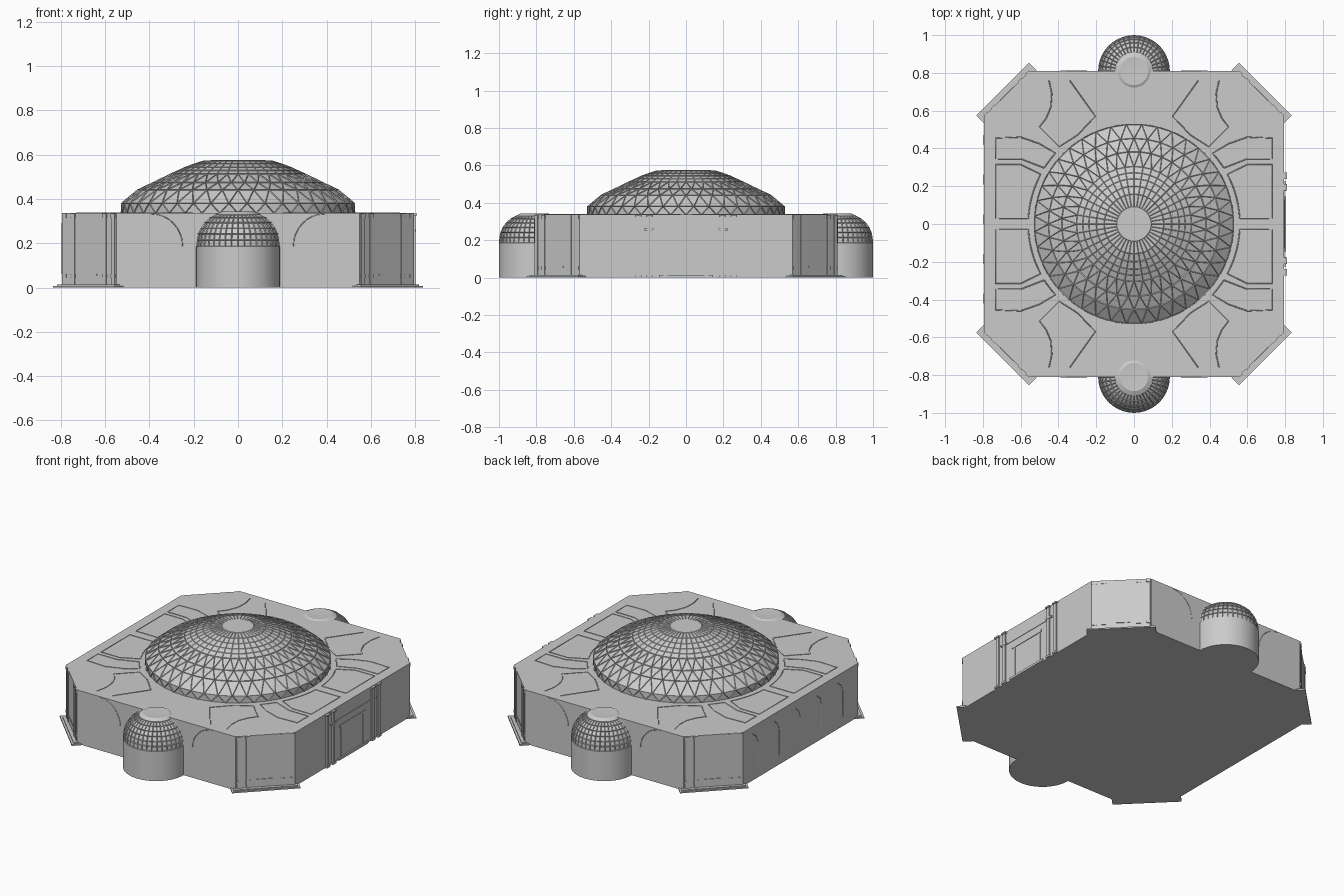
import bpy, bmesh, math
from mathutils import Matrix, Vector

if "Cube" in bpy.data.objects:
    bpy.data.objects.remove(bpy.data.objects["Cube"])

ROOF = 0.337


def finish(name, bm):
    bmesh.ops.recalc_face_normals(bm, faces=bm.faces)
    me = bpy.data.meshes.new(name)
    bm.to_mesh(me)
    bm.free()
    ob = bpy.data.objects.new(name, me)
    bpy.context.collection.objects.link(ob)
    return ob


def boxes(name, specs, frame=Matrix()):
    # each spec: out, side, z0, z1, depth, width in the frame of one wall
    bm = bmesh.new()
    for out, side, z0, z1, d, w in specs:
        m = frame @ Matrix.Translation((out, side, (z0 + z1) / 2)) @ Matrix.Diagonal((d, w, z1 - z0, 1))
        bmesh.ops.create_cube(bm, size=1, matrix=m)
    return finish(name, bm)


def ridges(name, lines, r):
    cu = bpy.data.curves.new(name, 'CURVE')
    cu.dimensions = '3D'
    cu.bevel_depth = r
    cu.bevel_resolution = 0
    for pts in lines:
        s = cu.splines.new('POLY')
        s.points.add(len(pts) - 1)
        for p, c in zip(s.points, pts):
            p.co = (*c, 1)
    ob = bpy.data.objects.new(name, cu)
    bpy.context.collection.objects.link(ob)


def ring(bm, r, z, n, shift=0.0, cy=0.0):
    return [bm.verts.new((r * math.cos(2 * math.pi * (i + shift) / n),
                          cy + r * math.sin(2 * math.pi * (i + shift) / n), z)) for i in range(n)]


# Octagonal hall
X, Y, CX, CY = 0.795, 0.81, 0.55, 0.57
bm = bmesh.new()
outline = [(CX, -Y), (X, -CY), (X, CY), (CX, Y), (-CX, Y), (-X, CY), (-X, -CY), (-CX, -Y)]
base = bm.faces.new([bm.verts.new((x, y, 0)) for x, y in outline])
ext = bmesh.ops.extrude_face_region(bm, geom=[base], use_keep_orig=True)
bmesh.ops.translate(bm, vec=(0, 0, ROOF), verts=[v for v in ext['geom'] if isinstance(v, bmesh.types.BMVert)])
finish("hall_walls", bm)

# Great dome: triangulated lattice with sunken panels
N = 40
bm = bmesh.new()
prof = [(0.53, 0.335), (0.53, 0.382), (0.455, 0.443), (0.385, 0.477), (0.305, 0.515)]
rings = [ring(bm, r, z, N, 0.5 * (k % 2)) for k, (r, z) in enumerate(prof)]
tris = []
for k in range(len(rings) - 1):
    a, b = rings[k], rings[k + 1]
    o = k % 2
    for i in range(N):
        j = (i + 1) % N
        if o == 0:
            tris += [bm.faces.new((a[i], a[j], b[i])), bm.faces.new((b[i], a[j], b[j]))]
        else:
            tris += [bm.faces.new((a[i], a[j], b[j])), bm.faces.new((a[i], b[j], b[i]))]
# Coffered crown
crown = []
last = rings[-1]
for r, z in [(0.272, 0.530), (0.24, 0.545), (0.2, 0.56), (0.158, 0.573), (0.09, 0.577)]:
    cur = ring(bm, r, z, N)
    for i in range(N):
        j = (i + 1) % N
        crown.append(bm.faces.new((last[i], last[j], cur[j], cur[i])))
    last = cur
bm.faces.new(last)
bm.normal_update()
bmesh.ops.inset_individual(bm, faces=tris, thickness=0.0045, depth=-0.004)
bmesh.ops.inset_individual(bm, faces=crown, thickness=0.003, depth=-0.002)
finish("great_dome", bm)

# Front and back apses with coffered half domes
M = 40
apse_prof = [(0.19, 0), (0.19, 0.185), (0.188, 0.215), (0.182, 0.243), (0.17, 0.27), (0.152, 0.295),
             (0.128, 0.316), (0.1, 0.331), (0.075, 0.343)]
for s, name in ((-1, "front_apse"), (1, "back_apse")):
    bm = bmesh.new()
    coffers = []
    last = ring(bm, *apse_prof[0], M, 0, s * Y)
    bm.faces.new(last)
    for k, (r, z) in enumerate(apse_prof[1:]):
        cur = ring(bm, r, z, M, 0, s * Y)
        for i in range(M):
            j = (i + 1) % M
            f = bm.faces.new((last[i], last[j], cur[j], cur[i]))
            if 1 <= k <= 6:
                coffers.append(f)
        last = cur
    tip = bm.verts.new((0, s * Y, 0.3385))
    for i in range(M):
        bm.faces.new((last[i], last[(i + 1) % M], tip))
    bm.normal_update()
    bmesh.ops.inset_individual(bm, faces=coffers, thickness=0.004, depth=-0.004)
    ob = finish(name, bm)
    bpy.context.view_layer.objects.active = ob
    ob.select_set(True)
    bpy.ops.object.shade_smooth_by_angle(angle=math.radians(20))
    ob.select_set(False)

# Corner bays: floor slab, pilasters, sill and cornice on each chamfer
for sx in (-1, 1):
    for sy in (-1, 1):
        ang = math.atan2(sy, sx)
        frame = Matrix.Translation((sx * (X + CX) / 2, sy * (Y + CY) / 2, 0)) @ Matrix.Rotation(ang, 4, 'Z')
        boxes("corner_floor_slab", [(0.006, 0, 0, 0.008, 0.056, 0.395), (0.006, 0, 0.008, 0.013, 0.03, 0.37)], frame)
        trim = [(0, 0, 0.055, 0.062, 0.008, 0.1)]
        for u in (-0.155, -0.1, 0.1, 0.155):
            trim += [(0, u, 0, ROOF - 0.02, 0.007, 0.02), (0, u, 0.045, 0.06, 0.012, 0.026),
                     (0, u, ROOF - 0.022, ROOF - 0.002, 0.012, 0.026)]
        boxes("corner_pilasters", trim, frame)

# Entrance on the right wall
east = Matrix.Translation((X, 0, 0))
parts = [(0.002, 0, 0, 0.014, 0.014, 0.29)]
for s in (-1, 1):
    for u in (0.195, 0.255):
        parts += [(0.002, s * u, 0, ROOF - 0.01, 0.012, 0.022), (0.004, s * u, ROOF - 0.012, ROOF - 0.003, 0.02, 0.036),
                  (0.004, s * u, 0, 0.012, 0.018, 0.032)]
    parts += [(0, s * 0.11, 0, 0.2, 0.006, 0.02), (0.001, s * 0.2, 0.252, 0.262, 0.018, 0.05)]
parts += [(0, 0, 0.2, 0.215, 0.008, 0.26), (0, 0, 0.25, 0.257, 0.006, 0.36)]
boxes("entrance_trim", parts, east)

# Arched mouldings on the left wall and beside the apses
wall_lines = []
for y in (-0.42, -0.21, 0, 0.21, 0.42):
    wall_lines.append([(-X, y, 0.06), (-X, y, 0.22), (-X, y + 0.015, 0.26), (-X, y + 0.05, 0.29)])
for sx in (-1, 1):
    for sy in (-1, 1):
        wall_lines.append([(sx * (0.25 + 0.14 * (1 - math.cos(t))), sy * Y, 0.185 + 0.148 * math.sin(t))
                           for t in [k * math.pi / 16 for k in range(9)]])
ridges("wall_mouldings", wall_lines, 0.002)


# Roof panel outlines, mirrored to four quarters
def arc(a0, a1, r=0.56, n=8):
    return [(r * math.cos(math.radians(a0 + (a1 - a0) * k / n)),
             r * math.sin(math.radians(a0 + (a1 - a0) * k / n))) for k in range(n + 1)]


quarter = [
    arc(3, 28) + [(0.6, 0.315), (0.73, 0.315), (0.73, 0.03), (0.56, 0.03)],
    arc(32, 42) + [(0.5, 0.425), (0.6, 0.46), (0.73, 0.455), (0.73, 0.345), (0.6, 0.345), arc(32, 42)[0]],
    [(0.45, 0.76), (0.435, 0.69), (0.44, 0.62), (0.465, 0.56), (0.5, 0.515), (0.395, 0.41),
     (0.3, 0.47), (0.205, 0.57), (0.34, 0.76)],
]
roof_lines = [[(sx * x, sy * y, ROOF) for x, y in q] for q in quarter for sx in (-1, 1) for sy in (-1, 1)]
ridges("roof_panel_ridges", roof_lines, 0.003)
